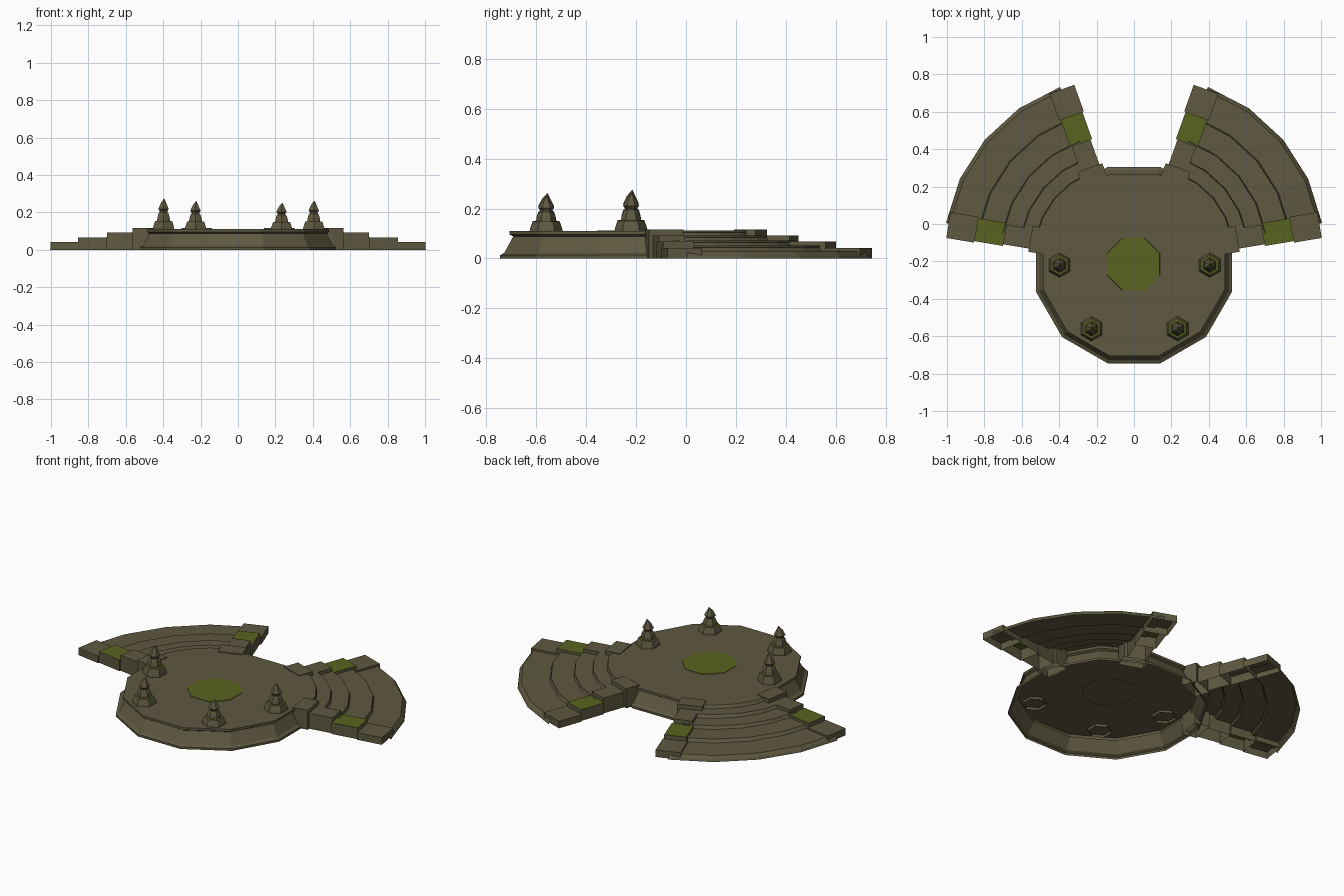
import bpy, bmesh, math
from mathutils import Vector

if "Cube" in bpy.data.objects:
    bpy.data.objects.remove(bpy.data.objects["Cube"])


def material(name, col):
    m = bpy.data.materials.new(name)
    m.diffuse_color = (*col, 1)
    m.use_nodes = True
    m.node_tree.nodes["Principled BSDF"].inputs["Base Color"].default_value = m.diffuse_color
    return m


STONE = material("weathered_stone", (0.112, 0.100, 0.052))
MOSS = material("green_moss", (0.100, 0.125, 0.014))


def finish(name, bm):
    bmesh.ops.recalc_face_normals(bm, faces=bm.faces)
    # open shells: make sure the top side faces up
    if sum(f.normal.z * f.calc_area() for f in bm.faces) < 0:
        bmesh.ops.reverse_faces(bm, faces=bm.faces)
    me = bpy.data.meshes.new(name)
    bm.to_mesh(me)
    bm.free()
    me.materials.append(STONE)
    me.materials.append(MOSS)
    ob = bpy.data.objects.new(name, me)
    bpy.context.collection.objects.link(ob)
    return ob


def sweep(name, profile, angles, centre, closed, moss=(), mirror=1, tip=None):
    """Turn an (r, z) profile through the angles; moss lists green bands."""
    bm = bmesh.new()
    cx, cy = centre
    rings = [[bm.verts.new((mirror * (cx + r * math.cos(a)), cy + r * math.sin(a), z))
              for a in angles] for r, z in profile]
    n = len(angles)
    for k in range(len(rings) - 1):
        for i in range(n if closed else n - 1):
            j = (i + 1) % n
            f = bm.faces.new((rings[k][i], rings[k][j], rings[k + 1][j], rings[k + 1][i]))
            f.material_index = 1 if k in moss else 0
    if tip:
        t = bm.verts.new(tip)
        for i in range(n):
            bm.faces.new((rings[-1][i], rings[-1][(i + 1) % n], t))
    elif closed:
        bm.faces.new(rings[-1])
    return finish(name, bm)


def ring_angles(n, start):
    return [math.radians(start + 360 * i / n) for i in range(n)]


# round twelve-sided dais, hollow below (apothems converted to corner radii)
c = 1 / math.cos(math.radians(15))
dais = [(0.525, 0), (0.525, 0.013), (0.508, 0.022), (0.472, 0.088),
        (0.486, 0.096), (0.486, 0.110)]
sweep("dais", [(r * c, z) for r, z in dais], ring_angles(12, 15), (0, -0.22), True)

# moss patch in the middle of the dais
sweep("moss_patch", [(0.153, 0.108), (0.152, 0.1125)], ring_angles(8, 22.5),
      (-0.003, -0.215), True).data.polygons.foreach_set("material_index", [1] * 9)

# fan-shaped stairs and their stepped side walls
FAN = (0.07, -0.16)
stairs = [(0.95, 0), (0.945, 0.012), (0.93, 0.03),
          (0.775, 0.032), (0.765, 0.044), (0.772, 0.046), (0.768, 0.052),
          (0.645, 0.052), (0.637, 0.064), (0.643, 0.066), (0.640, 0.072),
          (0.545, 0.072), (0.537, 0.084), (0.543, 0.086), (0.540, 0.092),
          (0.465, 0.092), (0.458, 0.104), (0.464, 0.106), (0.460, 0.1115),
          (0.395, 0.1115)]
# inner radius, outer radius, half width, top
blocks = [(0.40, 0.49, 0.070, 0.116), (0.49, 0.63, 0.053, 0.092),
          (0.63, 0.785, 0.062, 0.067), (0.785, 0.935, 0.070, 0.042)]


def wall(name, angle, side):
    bm = bmesh.new()
    u = Vector((math.cos(angle), math.sin(angle)))
    v = Vector((-u.y, u.x))
    for k, (r0, r1, w, top) in enumerate(blocks):
        pts = [Vector(FAN) + u * r + v * s
               for r, s in ((r0, -w), (r1, -w), (r1, w), (r0, w))]
        lo = [bm.verts.new((side * p.x, p.y, 0)) for p in pts]
        hi = [bm.verts.new((side * p.x, p.y, top)) for p in pts]
        for i in range(4):
            j = (i + 1) % 4
            bm.faces.new((lo[i], lo[j], hi[j], hi[i]))
        cap = bm.faces.new(hi)
        cap.material_index = 1 if k == 2 else 0
    return finish(name, bm)


for side, label in ((1, "right"), (-1, "left")):
    sweep(label + "_stairs", stairs, [math.radians(a) for a in (10, 25, 40, 55, 70)],
          FAN, False, mirror=side)
    wall(label + "_front_wall", math.radians(9.5), side)
    wall(label + "_back_wall", math.radians(70.3), side)

# hexagonal spires with a mossy ledge
for i, (x, y, h) in enumerate(((-0.398, -0.22, 0.276), (0.405, -0.22, 0.264),
                               (-0.227, -0.56, 0.262), (0.233, -0.56, 0.252))):
    s = (h - 0.11) / 0.166
    prof = [(0.066, 0.0), (0.064, 0.012), (0.053, 0.044), (0.040, 0.045), (0.038, 0.062),
            (0.031, 0.085), (0.025, 0.090), (0.024, 0.098), (0.032, 0.108), (0.017, 0.140)]
    sweep("spire_%d" % (i + 1), [(0.066, 0.095)] + [(r, 0.11 + z * s) for r, z in prof],
          ring_angles(6, 30), (x, y), True, moss=(3,),
          tip=(x + 0.004, y + 0.005, h))
